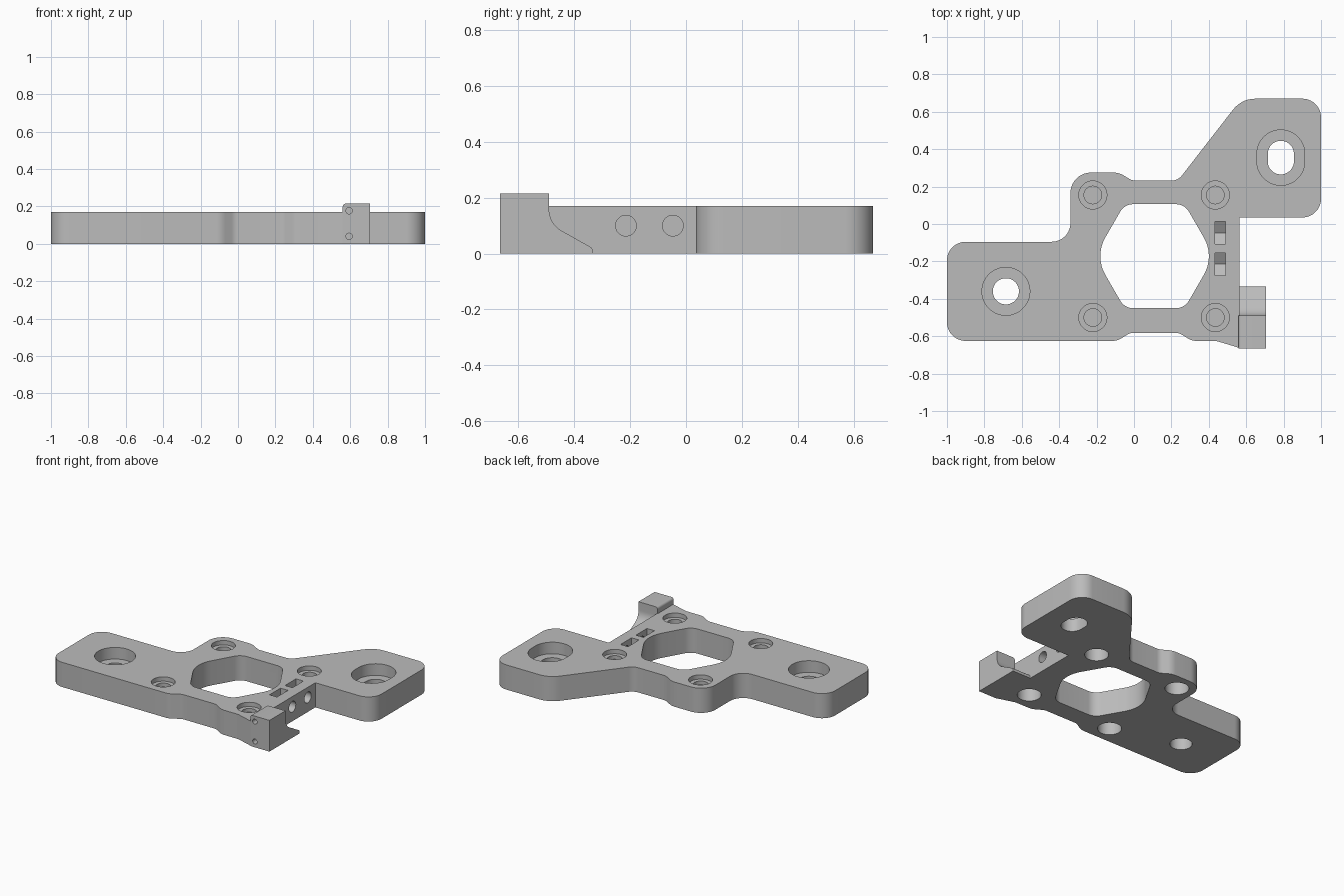
import bpy, bmesh, math
from mathutils import Vector

if "Cube" in bpy.data.objects:
    bpy.data.objects.remove(bpy.data.objects["Cube"])

grey = bpy.data.materials.new("plain grey")
grey.use_nodes = True
grey.diffuse_color = (0.5, 0.5, 0.5, 1)
grey.node_tree.nodes["Principled BSDF"].inputs["Base Color"].default_value = (0.5, 0.5, 0.5, 1)

AXES = {"x": lambda u, v, w: (w, u, v),
        "y": lambda u, v, w: (u, w, v),
        "z": lambda u, v, w: (u, v, w)}


def fillet(corners):
    """Round each (u, v, radius) corner of a closed outline."""
    out = []
    for i, (u, v, r) in enumerate(corners):
        p = Vector((u, v))
        if r == 0:
            out.append(p)
            continue
        a = (Vector(corners[i - 1][:2]) - p).normalized()
        b = (Vector(corners[(i + 1) % len(corners)][:2]) - p).normalized()
        half = a.angle(b) / 2
        centre = p + (a + b).normalized() * (r / math.sin(half))
        start = p + a * (r / math.tan(half)) - centre
        end = p + b * (r / math.tan(half)) - centre
        sweep = start.angle_signed(end)
        steps = max(3, round(abs(sweep) / math.radians(7)))
        for k in range(steps + 1):
            t = -sweep * k / steps
            c, s = math.cos(t), math.sin(t)
            out.append(centre + Vector((start.x * c - start.y * s, start.x * s + start.y * c)))
    return out


def circle(u, v, r, stretch=0, n=48):
    """Circle, or a slot lengthened along v by the stretch on each end."""
    pts = []
    for k in range(n):
        t = math.tau * (k + 0.5) / n
        s = math.sin(t)
        pts.append((u + r * math.cos(t), v + r * s + math.copysign(stretch, s)))
    return pts


def prism(name, pts, lo, hi, axis="z"):
    bm = bmesh.new()
    face = bm.faces.new([bm.verts.new(AXES[axis](p[0], p[1], lo)) for p in pts])
    new = bmesh.ops.extrude_face_region(bm, geom=[face])["geom"]
    bmesh.ops.translate(bm, vec=AXES[axis](0, 0, hi - lo),
                        verts=[g for g in new if isinstance(g, bmesh.types.BMVert)])
    bmesh.ops.recalc_face_normals(bm, faces=bm.faces)
    mesh = bpy.data.meshes.new(name)
    bm.to_mesh(mesh)
    bm.free()
    mesh.materials.append(grey)
    obj = bpy.data.objects.new(name, mesh)
    bpy.context.collection.objects.link(obj)
    return obj


def activate(obj):
    bpy.ops.object.select_all(action="DESELECT")
    obj.select_set(True)
    bpy.context.view_layer.objects.active = obj


def cut(target, pts, lo, hi, axis="z"):
    cutter = prism("cutter", pts, lo, hi, axis)
    cutter.hide_render = True
    mod = target.modifiers.new("cut", "BOOLEAN")
    mod.operation, mod.solver, mod.object = "DIFFERENCE", "EXACT", cutter
    activate(target)
    bpy.ops.object.modifier_apply(modifier=mod.name)
    bpy.data.objects.remove(cutter)


def smooth(obj):
    activate(obj)
    bpy.ops.object.shade_smooth_by_angle(angle=math.radians(25))


# Main plate
TOP = 0.17
plate = prism("mounting_plate", fillet([
    (-1, -0.625, 0.1), (-0.09, -0.625, 0.09), (-0.02, -0.582, 0.06),
    (0.24, -0.582, 0.06), (0.31, -0.625, 0.09), (0.44, -0.625, 0.1),
    (0.565, -0.663, 0), (0.565, 0.035, 0), (1, 0.035, 0.1), (1, 0.67, 0.1),
    (0.575, 0.67, 0.15), (0.235, 0.232, 0.07), (-0.01, 0.232, 0.07),
    (-0.08, 0.275, 0.1), (-0.34, 0.275, 0.11), (-0.34, -0.095, 0.1),
    (-1, -0.095, 0.1)]), 0, TOP)

# Central six-sided opening, with softer points at the sides
CX, CY, R = 0.11, -0.172, 0.321
cut(plate, fillet([(CX + R * math.cos(k * math.pi / 3), CY + R * math.sin(k * math.pi / 3),
                    0.2 if k % 3 == 0 else 0.08) for k in range(6)]), -0.1, 0.3)

# Four screw positions: shallow top recess, blind pocket and bore underneath
for x in (-0.22, 0.435):
    for y in (-0.5, 0.155):
        cut(plate, circle(x, y, 0.075), TOP - 0.03, 0.3)
        cut(plate, circle(x, y, 0.047), 0.115, 0.3)
        cut(plate, circle(x, y, 0.075), -0.1, 0.1)

# Counterbored mounting holes: one round, one slotted
for x, y, stretch in ((-0.685, -0.36, 0), (0.785, 0.355, 0.02)):
    cut(plate, circle(x, y, 0.128, stretch), TOP - 0.08, 0.3)
    cut(plate, circle(x, y, 0.07, stretch), -0.1, 0.3)

# Nut traps with pointed floors, and the screw holes that reach them
for y in (-0.215, -0.047):
    w, z = 0.06, 0.1
    cut(plate, [(y - w, 0.3), (y - w, z - 0.035), (y, z - 0.07),
                (y + w, z - 0.035), (y + w, 0.3)], 0.433, 0.49, "x")
    cut(plate, circle(y, z, 0.037), 0.45, 0.7, "x")
smooth(plate)

# Side block with a curved ramp behind it
block = prism("side_block", fillet([
    (-0.665, 0, 0), (-0.335, 0, 0), (-0.335, 0.02, 0.012),
    (-0.49, 0.107, 0.087), (-0.49, 0.215, 0), (-0.665, 0.215, 0)]), 0.56, 0.705, "x")
bm = bmesh.new()
bm.from_mesh(block.data)
edge = [e for e in bm.edges if all(v.co.x < 0.57 and v.co.z > 0.21 for v in e.verts)]
bmesh.ops.bevel(bm, geom=edge, offset=0.015, segments=4, profile=0.5, affect="EDGES")
bm.to_mesh(block.data)
bm.free()
for z in (0.04, 0.177):
    cut(block, circle(0.594, z, 0.017, n=24), -0.8, -0.55, "y")
smooth(block)
